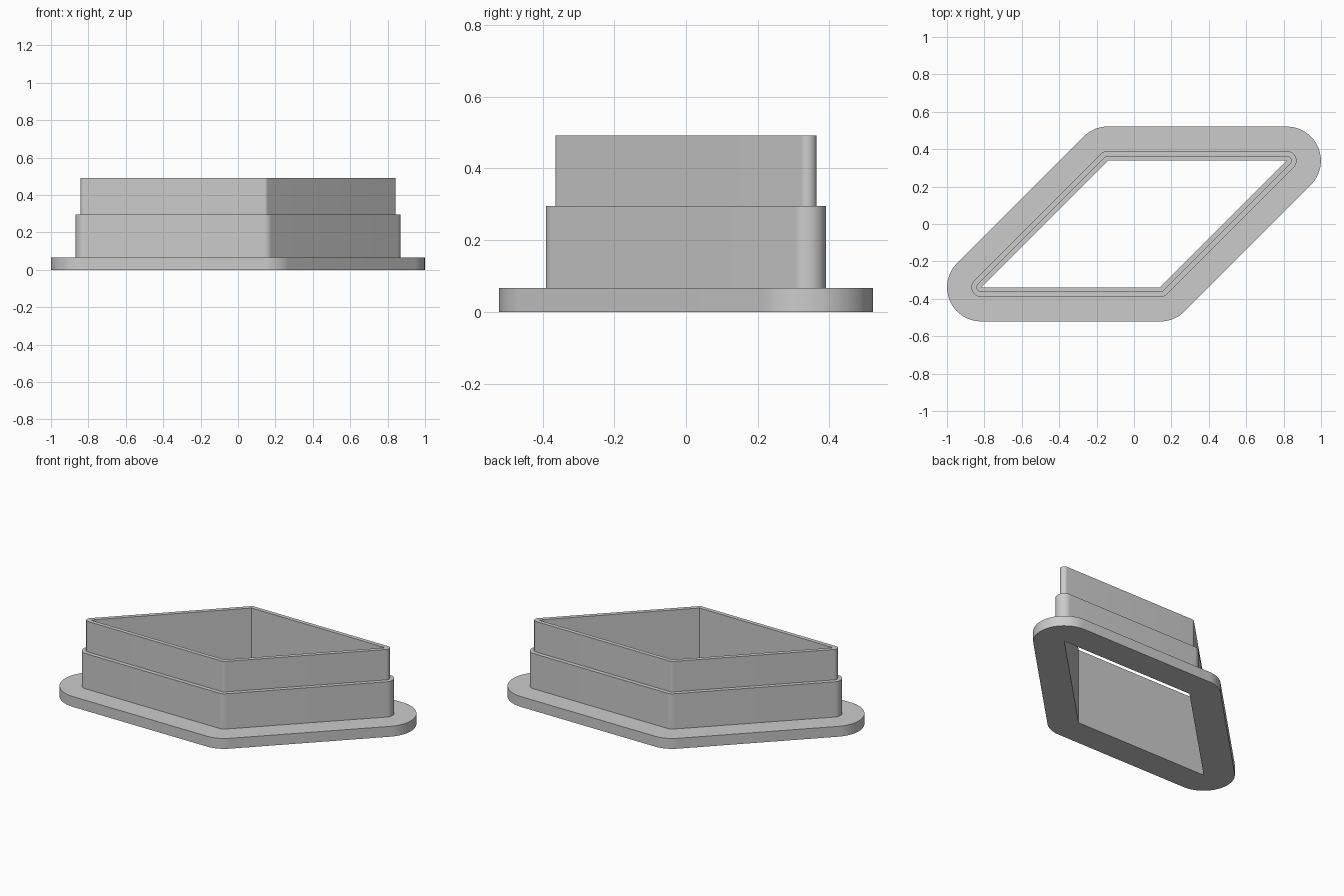
import bpy, bmesh, math
from mathutils import Vector

cube = bpy.data.objects.get("Cube")
if cube:
    bpy.data.objects.remove(cube, do_unlink=True)

EDGE = 0.957                      # side of the rhombic opening
SLANT = EDGE * math.sqrt(0.5)     # x and y run of the 45 degree sides
WALL = 0.0261                     # wall thickness of the top lip
STEPS = 16                        # segments per rounded corner

grey = bpy.data.materials.new("plain grey")
grey.use_nodes = True
colour = (0.6, 0.6, 0.6, 1)
grey.diffuse_color = colour
grey.node_tree.nodes["Principled BSDF"].inputs["Base Color"].default_value = colour


def outline(offset):
    """Rhombus grown outward by offset, with rounded corners."""
    x, y = (EDGE + SLANT) / 2, SLANT / 2
    a = (EDGE - SLANT) / 2
    # corner x, corner y, start and end angle of its arc
    corners = [(x, y, -45, 90), (-a, y, 90, 135),
               (-x, -y, 135, 270), (a, -y, 270, 315)]
    points = []
    for cx, cy, start, end in corners:
        for i in range(STEPS + 1):
            t = math.radians(start + (end - start) * i / STEPS)
            points.append((cx + offset * math.cos(t), cy + offset * math.sin(t)))
    return points


# Cross-section from the inside bottom, round the flange and up the steps
flange, sleeve, lip = 7 * WALL, 2 * WALL, WALL
section = [(0, 0), (flange, 0), (flange, 0.067), (sleeve, 0.067),
           (sleeve, 0.295), (lip, 0.295), (lip, 0.492), (0, 0.492)]

# Loft the section round the opening
bm = bmesh.new()
rings = [[bm.verts.new((x, y, z)) for x, y in outline(r)] for r, z in section]
for lower, upper in zip(rings, rings[1:] + rings[:1]):
    for i in range(len(lower)):
        j = (i + 1) % len(lower)
        bm.faces.new((lower[i], lower[j], upper[j], upper[i]))
# The inner corners are sharp, so their arc points collapse to one
bmesh.ops.remove_doubles(bm, verts=bm.verts, dist=0.0001)
bmesh.ops.recalc_face_normals(bm, faces=bm.faces)

mesh = bpy.data.meshes.new("stepped_rhombus_frame")
bm.to_mesh(mesh)
bm.free()
mesh.materials.append(grey)
frame = bpy.data.objects.new("stepped_rhombus_frame", mesh)
bpy.context.collection.objects.link(frame)

# Smooth the rounded corners, keep the steps sharp
bpy.context.view_layer.objects.active = frame
frame.select_set(True)
bpy.ops.object.shade_smooth_by_angle(angle=math.radians(30))
